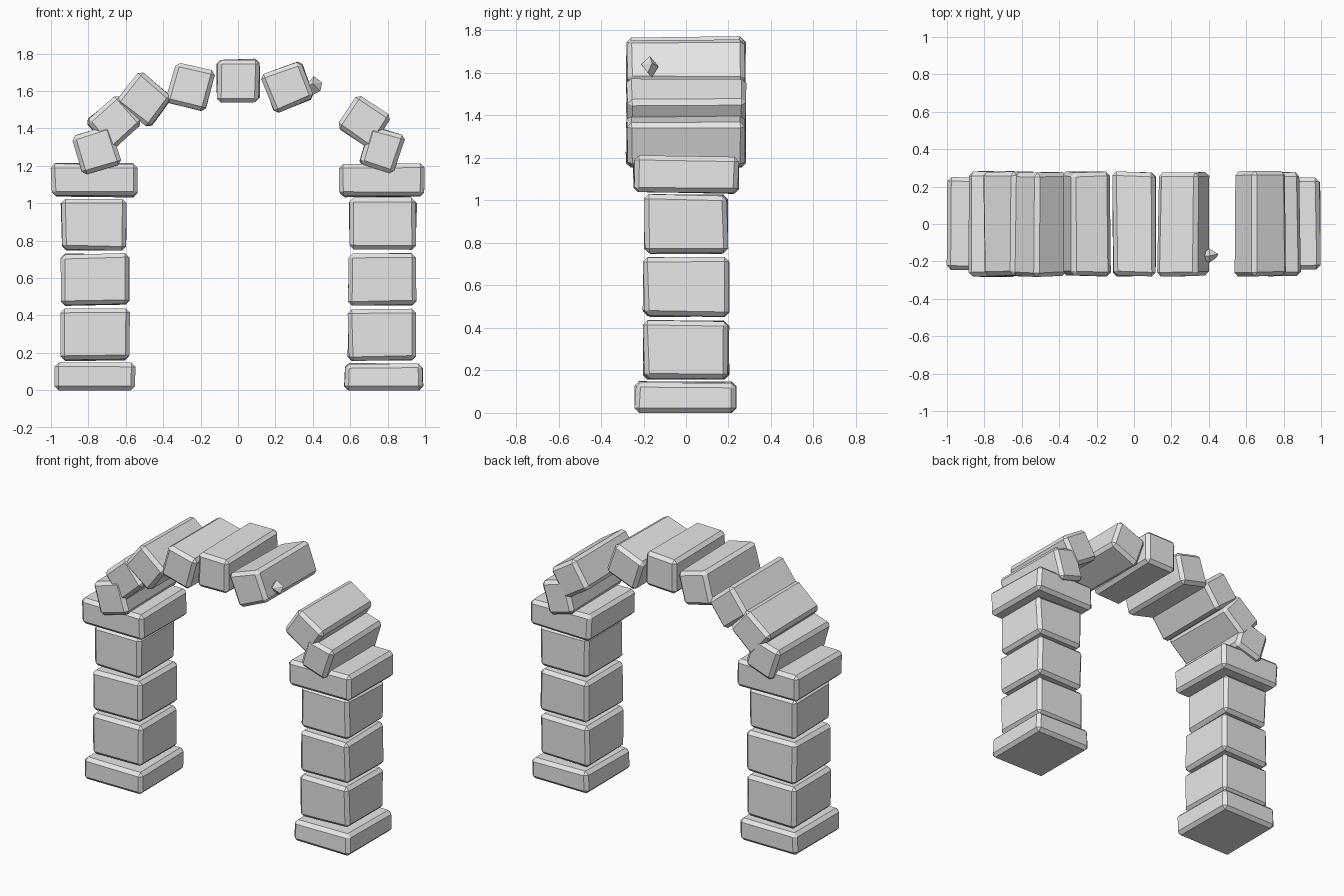
import bpy, bmesh, random
from math import radians
from mathutils import Matrix, Vector

random.seed(4)
cube = bpy.data.objects.get("Cube")
if cube:
    bpy.data.objects.remove(cube, do_unlink=True)

stone = bpy.data.materials.new("grey_stone")
stone.use_nodes = True
stone.diffuse_color = (0.8, 0.8, 0.8, 1)
stone.node_tree.nodes["Principled BSDF"].inputs["Base Color"].default_value = (0.8, 0.8, 0.8, 1)


def finish(bm, name):
    mesh = bpy.data.meshes.new(name)
    bmesh.ops.recalc_face_normals(bm, faces=bm.faces)
    bm.to_mesh(mesh)
    bm.free()
    mesh.materials.append(stone)
    obj = bpy.data.objects.new(name, mesh)
    bpy.context.collection.objects.link(obj)
    return obj


def block(name, centre, size, angle=0, wear=0.018):
    """Roughly hewn block: corners pulled inward a little, edges chamfered."""
    bm = bmesh.new()
    bmesh.ops.create_cube(bm, size=1)
    for v in bm.verts:
        flat = v.co.z < 0 and name.endswith("base")
        for i in range(3):
            pull = 0 if flat and i == 2 else random.uniform(0, wear)
            v.co[i] *= size[i] - 2 * pull
    bmesh.ops.bevel(bm, geom=bm.edges[:], offset=0.022, segments=1,
                    affect='EDGES', clamp_overlap=True)
    turn = Matrix.Rotation(-radians(angle), 4, 'Y')
    bm.transform(Matrix.Translation(centre) @ turn)
    return finish(bm, name)


# Pillars: part, x range for each side, z range, depth
courses = [
    ("base", (-0.985, -0.545), (0.565, 0.995), (0.0, 0.15), 0.49),
    ("lower_block", (-0.955, -0.575), (0.583, 0.963), (0.155, 0.44), 0.41),
    ("middle_block", (-0.95, -0.578), (0.585, 0.957), (0.45, 0.735), 0.41),
    ("upper_block", (-0.95, -0.588), (0.585, 0.96), (0.742, 1.03), 0.40),
    ("cap", (-1.005, -0.53), (0.535, 1.0), (1.03, 1.215), 0.505),
]
for part, right, left, (z0, z1), depth in courses:
    for side, (x0, x1) in (("right", right), ("left", left)):
        block(f"{side}_pillar_{part}", ((x0 + x1) / 2, 0, (z0 + z1) / 2),
              (x1 - x0, depth, z1 - z0), wear=0.012)

# Arch stones: x, z, width, height, tilt
arch = [
    (-0.755, 1.287, 0.228, 0.232, 17),
    (-0.663, 1.43, 0.235, 0.222, 41),
    (-0.50, 1.553, 0.24, 0.225, -38),
    (-0.255, 1.622, 0.228, 0.235, -15),
    (0.0, 1.657, 0.24, 0.24, 0),
    (0.267, 1.622, 0.24, 0.228, 21),
    (0.675, 1.438, 0.225, 0.225, -33),
    (0.767, 1.285, 0.21, 0.228, -17),
]
for i, (x, z, w, h, tilt) in enumerate(arch):
    block(f"arch_stone_{i + 1}", (x, 0, z), (w, 0.57, h), tilt, wear=0.012)

# Broken shard on the stone beside the gap
bm = bmesh.new()
for p in [(0.36, -0.17, 1.62), (0.405, -0.17, 1.68), (0.45, -0.16, 1.645),
          (0.44, -0.18, 1.60), (0.40, -0.21, 1.64), (0.40, -0.13, 1.63),
          (0.40, -0.16, 1.58)]:
    bm.verts.new(Vector(p))
bmesh.ops.convex_hull(bm, input=bm.verts[:])
finish(bm, "broken_shard")
